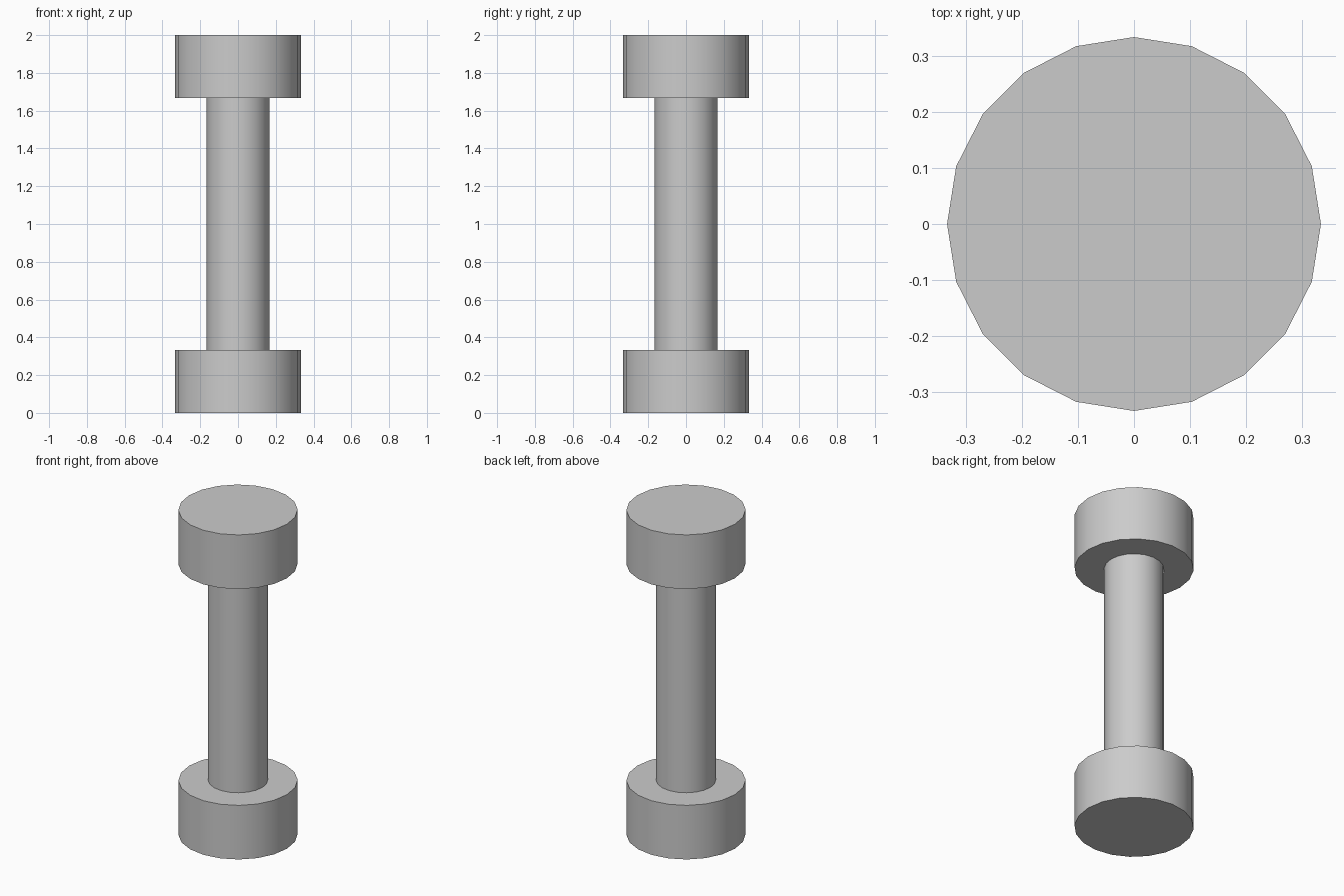
import bpy
import math

if "Cube" in bpy.data.objects:
    bpy.data.objects.remove(bpy.data.objects["Cube"])

SIDES = 20
HEIGHT = 2.0
HEAD_R, HEAD_H = 1 / 3, 1 / 3
SHAFT_R = 1 / 6


def cylinder(name, radius, z0, z1, caps='NGON'):
    bpy.ops.mesh.primitive_cylinder_add(
        vertices=SIDES, radius=radius, depth=z1 - z0,
        end_fill_type=caps, location=(0, 0, (z0 + z1) / 2))
    obj = bpy.context.object
    obj.name = name
    bpy.ops.object.shade_smooth_by_angle(angle=math.radians(30))
    return obj


# Wide discs at both ends
cylinder("bottom_disc", HEAD_R, 0, HEAD_H)
cylinder("top_disc", HEAD_R, HEIGHT - HEAD_H, HEIGHT)

# Slim shaft joining them, open where it meets the discs
cylinder("shaft", SHAFT_R, HEAD_H, HEIGHT - HEAD_H, caps='NOTHING')
